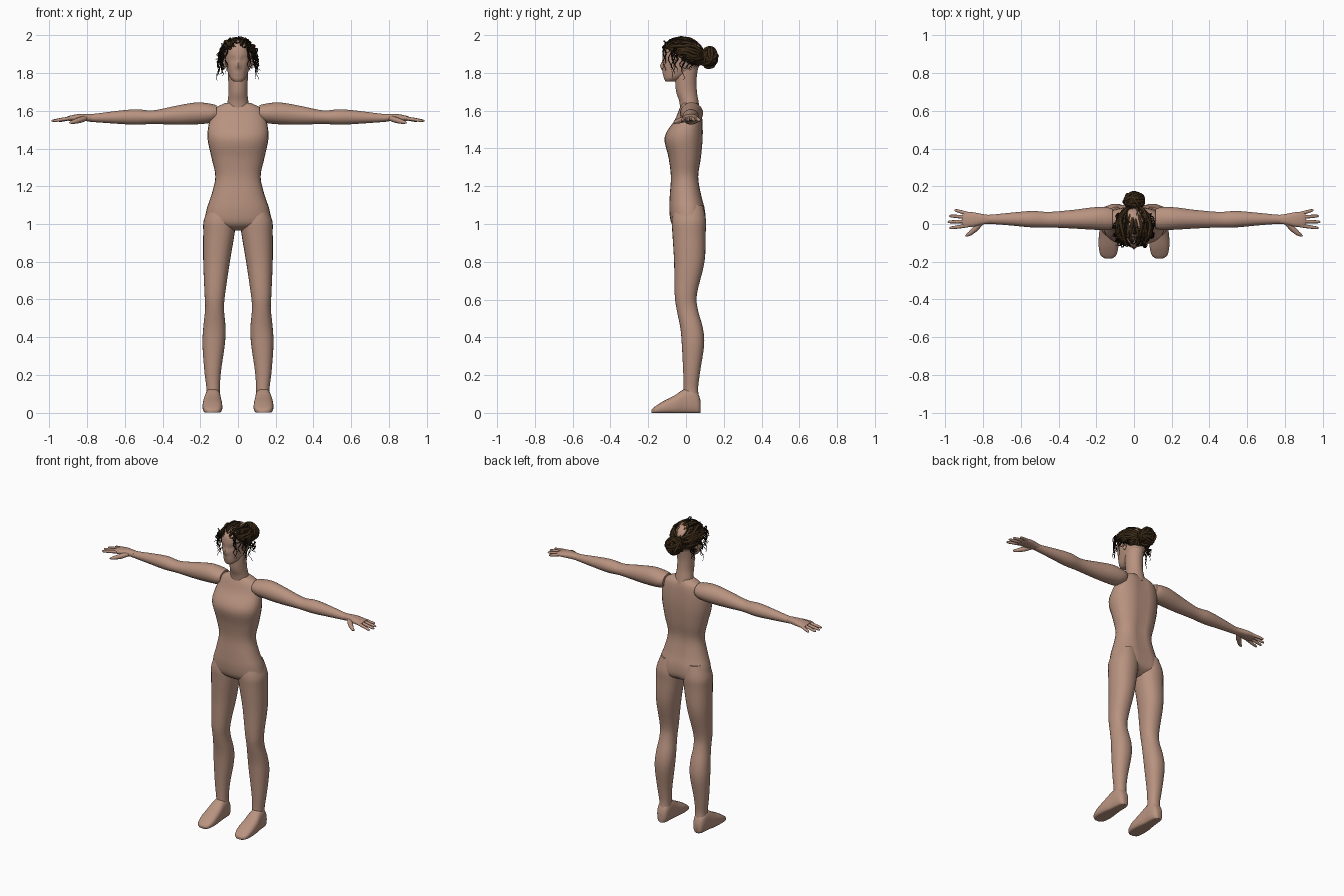
import bpy, bmesh, math, random
from mathutils import Vector, noise

random.seed(4)
if "Cube" in bpy.data.objects:
    bpy.data.objects.remove(bpy.data.objects["Cube"])


def material(name, rgb):
    m = bpy.data.materials.new(name)
    m.use_nodes = True
    m.diffuse_color = (*rgb, 1)
    bsdf = m.node_tree.nodes["Principled BSDF"]
    bsdf.inputs["Base Color"].default_value = (*rgb, 1)
    bsdf.inputs["Roughness"].default_value = 0.8
    return m


SKIN = material("skin", (0.48, 0.29, 0.215))
BROWN = material("hair brown", (0.045, 0.024, 0.009))
DARK = material("dark hair", (0.014, 0.008, 0.004))


def finish(name, bm, mat, mirror=False):
    bmesh.ops.recalc_face_normals(bm, faces=bm.faces)
    me = bpy.data.meshes.new(name)
    bm.to_mesh(me)
    bm.free()
    me.materials.append(mat)
    me.shade_smooth()
    me.set_sharp_from_angle(angle=math.radians(50))
    ob = bpy.data.objects.new(name, me)
    bpy.context.collection.objects.link(ob)
    if mirror:
        ob.modifiers.new("Mirror", "MIRROR").use_mirror_merge = False
    return ob


def spline_rows(rows, steps=4):
    """Catmull-Rom rows between the given cross-sections."""
    out = []
    pad = [rows[0]] + rows + [rows[-1]]
    for a, b, c, d in zip(pad, pad[1:], pad[2:], pad[3:]):
        for s in range(steps):
            t = s / steps
            out.append([0.5 * (2*q + (r-p)*t + (2*p-5*q+4*r-s2)*t*t + (3*q-p-3*r+s2)*t**3)
                        for p, q, r, s2 in zip(a, b, c, d)])
    return out + [list(rows[-1])]


def loft(name, rows, axis="z", power=2.0, mirror=False, sides=28, shape=None):
    """Rows hold: place on the axis, low and high of u, low and high of v."""
    bm, rings = bmesh.new(), []
    for t, u0, u1, v0, v1 in spline_rows(rows):
        ring = []
        for i in range(sides):
            a = math.tau * i / sides
            c, s = math.cos(a), math.sin(a)
            u = (u0+u1)/2 + (u1-u0)/2 * math.copysign(abs(c)**(2/power), c)
            v = (v0+v1)/2 + (v1-v0)/2 * math.copysign(abs(s)**(2/power), s)
            p = Vector({"z": (u, v, t), "x": (t, u, v), "y": (u, t, v)}[axis])
            ring.append(bm.verts.new(shape(p) if shape else p))
        rings.append(ring)
    for r, q in zip(rings, rings[1:]):
        for i in range(sides):
            j = (i + 1) % sides
            bm.faces.new((r[i], r[j], q[j], q[i]))
    bm.faces.new(rings[0])
    bm.faces.new(rings[-1])
    return finish(name, bm, SKIN, mirror)


def tubes(name, paths, radius, mat, res=2):
    """Each path is a list of (point, thickness factor)."""
    cu = bpy.data.curves.new(name, "CURVE")
    cu.dimensions = "3D"
    cu.bevel_depth, cu.bevel_resolution, cu.use_fill_caps = radius, res, True
    for path in paths:
        sp = cu.splines.new("POLY")
        sp.points.add(len(path) - 1)
        for pt, (co, w) in zip(sp.points, path):
            pt.co, pt.radius = (*co, 1), w
        sp.use_smooth = True
    cu.materials.append(mat)
    ob = bpy.data.objects.new(name, cu)
    bpy.context.collection.objects.link(ob)


# Torso, with a soft hollow along the spine
def spine(p):
    if p.y > 0.03:
        p.y -= 0.012 * math.exp(-(p.x / 0.03)**2)
    return p


def sym(z, w, y0, y1):
    return (z, -w, w, y0, y1)


loft("torso", [sym(0.965, 0.04, -0.03, 0.05), sym(1.0, 0.165, -0.075, 0.1), sym(1.07, 0.168, -0.088, 0.104),
               sym(1.15, 0.142, -0.086, 0.085), sym(1.25, 0.12, -0.08, 0.07), sym(1.35, 0.14, -0.092, 0.083),
               sym(1.46, 0.162, -0.113, 0.092), sym(1.55, 0.15, -0.06, 0.09), sym(1.61, 0.125, -0.035, 0.082),
               sym(1.64, 0.07, -0.02, 0.065)], power=2.3, shape=spine)
loft("neck", [sym(1.6, 0.062, -0.03, 0.075), sym(1.65, 0.055, -0.036, 0.066),
              sym(1.7, 0.05, -0.052, 0.058), sym(1.77, 0.052, -0.058, 0.056), sym(1.86, 0.055, -0.06, 0.07)])


# Head with a nose, brow and eye hollows
def face(p):
    if p.y < -0.06:
        nose = math.exp(-(p.x / 0.011)**2 - ((p.z - 1.835) / 0.022)**2)
        eyes = math.exp(-((abs(p.x) - 0.028) / 0.014)**2 - ((p.z - 1.872) / 0.014)**2)
        lips = math.exp(-(p.x / 0.02)**2 - ((p.z - 1.797) / 0.009)**2)
        p.y += 0.008 * eyes - 0.016 * nose - 0.004 * lips
    return p


loft("head", [sym(1.755, 0.022, -0.108, -0.06), sym(1.772, 0.04, -0.117, -0.02), sym(1.81, 0.056, -0.12, 0.05),
              sym(1.85, 0.066, -0.122, 0.075), sym(1.9, 0.072, -0.125, 0.085),
              sym(1.95, 0.064, -0.112, 0.075), sym(1.98, 0.03, -0.06, 0.04)], power=2.2, shape=face, sides=48)

# Ears
bm = bmesh.new()
bmesh.ops.create_uvsphere(bm, u_segments=12, v_segments=8, radius=1)
for v in bm.verts:
    v.co = Vector((v.co.x * 0.009 + 0.07, v.co.y * 0.016 - 0.005, v.co.z * 0.027 + 1.85))
finish("ears", bm, SKIN, True)

# Legs and feet
loft("legs", [(0.08, 0.095, 0.168, -0.015, 0.07), (0.13, 0.096, 0.167, -0.012, 0.064),
              (0.22, 0.09, 0.178, -0.015, 0.075), (0.36, 0.07, 0.188, -0.022, 0.096),
              (0.45, 0.066, 0.184, -0.03, 0.089), (0.55, 0.074, 0.174, -0.05, 0.062),
              (0.63, 0.068, 0.177, -0.06, 0.058), (0.8, 0.043, 0.184, -0.063, 0.098),
              (0.95, 0.018, 0.184, -0.072, 0.104), (1.02, 0.012, 0.181, -0.075, 0.106),
              (1.1, 0.03, 0.15, -0.06, 0.09)], power=2.2, mirror=True)


def sole(p):
    p.z = max(p.z, 0.0)
    return p


loft("feet", [(-0.182, 0.115, 0.155, -0.002, 0.018), (-0.165, 0.094, 0.177, -0.005, 0.033),
              (-0.12, 0.083, 0.187, -0.008, 0.062), (-0.06, 0.085, 0.186, -0.01, 0.093),
              (-0.01, 0.09, 0.178, -0.01, 0.125), (0.035, 0.092, 0.173, -0.01, 0.13),
              (0.065, 0.1, 0.165, -0.008, 0.1), (0.078, 0.115, 0.15, 0.0, 0.06)],
     axis="y", power=2.6, mirror=True, shape=sole)

# Arms and palms
loft("arms", [(0.115, -0.025, 0.08, 1.55, 1.63), (0.15, -0.032, 0.09, 1.535, 1.638),
              (0.22, -0.03, 0.088, 1.528, 1.644), (0.32, -0.024, 0.075, 1.526, 1.628),
              (0.45, -0.018, 0.064, 1.53, 1.602), (0.54, -0.018, 0.069, 1.526, 1.608),
              (0.65, -0.008, 0.06, 1.532, 1.598), (0.75, 0.0, 0.05, 1.539, 1.585),
              (0.8, 0.002, 0.048, 1.543, 1.582)], axis="x", mirror=True)
loft("palms", [(0.77, 0.002, 0.048, 1.545, 1.582), (0.81, -0.004, 0.054, 1.545, 1.584),
               (0.85, -0.014, 0.062, 1.545, 1.582), (0.89, -0.016, 0.064, 1.546, 1.574),
               (0.908, -0.01, 0.058, 1.55, 1.568)], axis="x", power=2.4, mirror=True)

# Fingers and thumbs
fingers = []
for side in (1, -1):
    for y0, x1, y1 in ((-0.008, 0.978, -0.022), (0.014, 0.988, 0.011), (0.036, 0.98, 0.043), (0.054, 0.95, 0.074)):
        a, b = Vector((0.88 * side, y0, 1.562)), Vector((x1 * side, y1, 1.546))
        fingers.append([(a.lerp(b, t), w) for t, w in ((0, 1), (0.5, 0.95), (0.85, 0.8), (0.96, 0.6), (1, 0.25))])
    thumb = ((0.81, 0.008, 1.56, 1.5), (0.84, -0.025, 1.55, 1.6), (0.868, -0.05, 1.542, 1.2),
             (0.885, -0.06, 1.538, 0.8), (0.893, -0.064, 1.536, 0.3))
    fingers.append([((x * side, y, z), w) for x, y, z, w in thumb])
tubes("fingers", fingers, 0.0098, SKIN, 3)

# Scalp cap, trimmed along a hairline that drops towards the nape
CENTRE, RADII = Vector((0, -0.02, 1.9)), Vector((0.086, 0.103, 0.084))


def on_scalp(d, k=1.0):
    return CENTRE + d * RADII * k


def above_hairline(p):
    return p.z > 1.945 - 0.68 * (p.y + 0.12)


bm = bmesh.new()
bmesh.ops.create_uvsphere(bm, u_segments=40, v_segments=28, radius=1)
for v in bm.verts:
    v.co = on_scalp(v.co, 1 + 0.04 * noise.noise(v.co * 6))
bmesh.ops.delete(bm, geom=[f for f in bm.faces if not above_hairline(f.calc_center_median())], context="FACES")
finish("scalp_hair", bm, BROWN)

# Wavy locks swept from the hairline to the bun
KNOT = Vector((0, 0.98, -0.12)).normalized()
locks, fine = [], []
for i in range(84):
    a = math.tau * i / 84
    out = Vector((math.sin(a), -math.cos(a) * 0.9, 0))
    start = None
    for k in range(60):
        d = (out + Vector((0, 0, -0.8 + k * 0.05))).normalized()
        if above_hairline(on_scalp(d)):
            start = d
            break
    if start is None or start.angle(KNOT) < 0.25:
        continue
    phase, lift = random.uniform(0, 6), random.uniform(0.99, 1.1)
    across = start.cross(KNOT).normalized()
    path = []
    for k in range(17):
        t = k / 16
        d = start.slerp(KNOT, t) + across * 0.09 * math.sin(phase + 11 * t) * math.sin(math.pi * t)
        path.append((on_scalp(d.normalized(), lift + 0.03 * math.sin(phase + 17 * t)), 0.5 + math.sin(math.pi * t)**0.5 * 0.5))
    (fine if i % 3 == 0 else locks).append(path)
tubes("swept_locks", locks, 0.0085, BROWN)
tubes("dark_locks", fine, 0.0055, DARK)

# Bun: a core wrapped in tilted coils
BUN = Vector((0, 0.122, 1.882))
bm = bmesh.new()
bmesh.ops.create_icosphere(bm, subdivisions=3, radius=0.042)
for v in bm.verts:
    v.co = v.co * Vector((1.2, 1, 1.2)) + BUN
finish("bun_core", bm, BROWN)
coils = []
for i in range(22):
    n = Vector([random.uniform(-1, 1) for _ in range(3)]).normalized()
    u = n.orthogonal().normalized()
    w = n.cross(u)
    r, phase = random.uniform(0.036, 0.046), random.uniform(0, 6)
    coils.append([(BUN + (u * math.cos(b) + w * math.sin(b) + n * 0.3 * math.sin(2 * b + phase)) * r * Vector((1.2, 1, 1.2)), 1)
                  for b in [k * 0.3 for k in range(16)]])
tubes("bun_coils", coils[:15], 0.0075, BROWN)
tubes("bun_dark_coils", coils[15:], 0.005, DARK)

# Loose curls beside the face, round the temples and at the nape
wisps = []
for i in range(44):
    side = 1 if i % 2 else -1
    y = random.uniform(-0.12, 0.05)
    x = side * (0.088 * math.sqrt(1 - min(1, abs(y + 0.02) / 0.115)**2) + random.uniform(0, 0.014))
    z = 1.945 - 0.55 * (y + 0.12) + random.uniform(-0.02, 0.03)
    length = random.uniform(0.04, 0.13) if y < -0.01 else random.uniform(0.02, 0.06)
    phase, flare = random.uniform(0, 6), random.uniform(-0.005, 0.02)
    path = []
    for k in range(13):
        t = k / 12
        swing = 0.007 * math.sin(phase + 10 * t)
        path.append(((x + side * flare * t + swing, y + 0.008 * math.cos(phase + 9 * t), max(z - length * t, 1.745)), 1 - 0.75 * t))
    wisps.append(path)
tubes("loose_curls", wisps, 0.0036, DARK, 1)

# Short flyaway curls over the crown
fly = []
for i in range(36):
    d = Vector((random.uniform(-1, 1), random.uniform(-1, 0.7), random.uniform(0.35, 1))).normalized()
    u = d.orthogonal().normalized()
    w = d.cross(u)
    phase = random.uniform(0, 6)
    fly.append([(on_scalp((d + (u * math.cos(phase + k * 0.5) + w * math.sin(phase + k * 0.5)) * 0.16).normalized(),
                          1.08 + 0.005 * k), 1 - 0.06 * k) for k in range(9)])
tubes("flyaway_curls", fly, 0.0026, DARK, 1)
